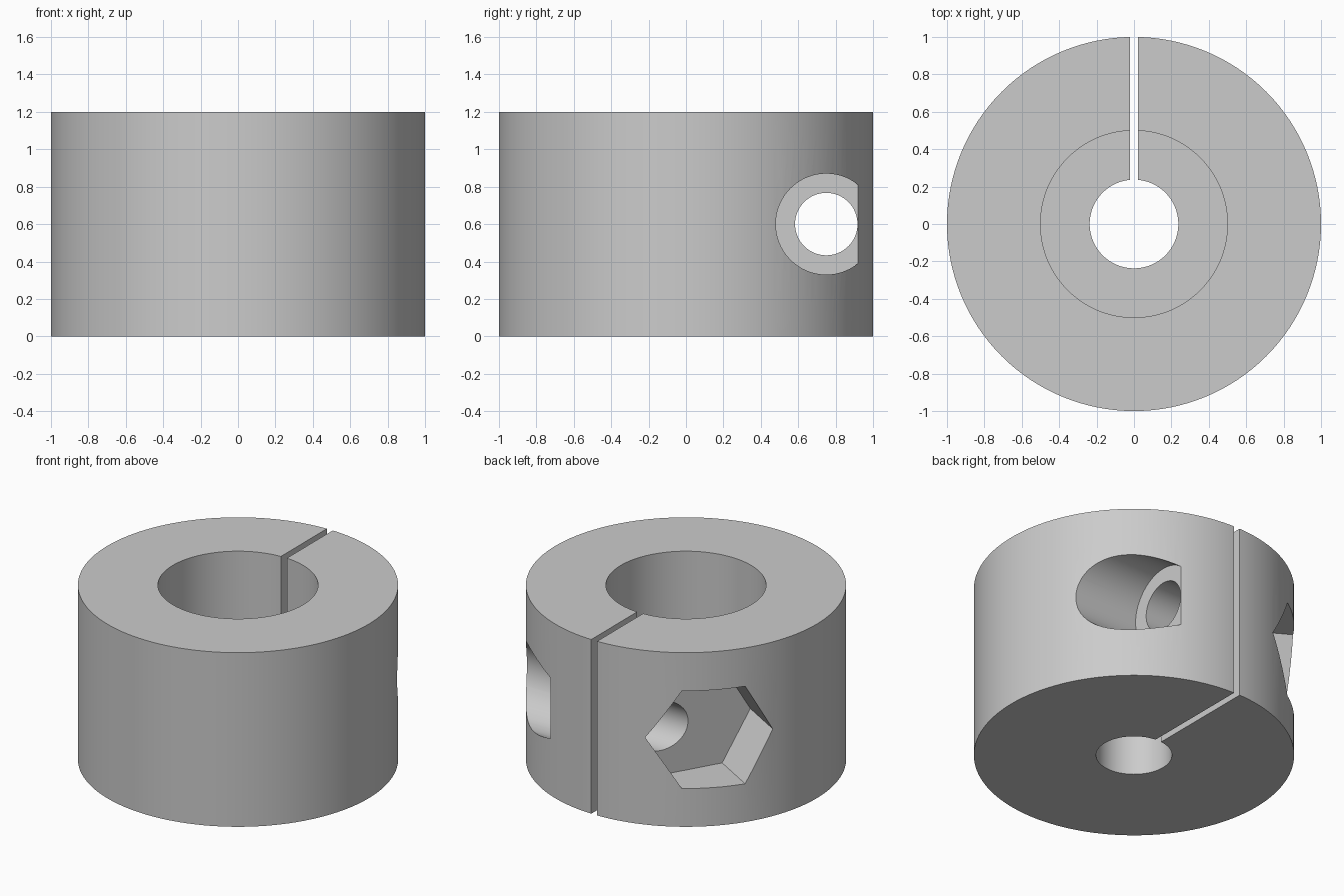
import bpy
from math import pi, radians

if "Cube" in bpy.data.objects:
    bpy.data.objects.remove(bpy.data.objects["Cube"], do_unlink=True)

HEIGHT = 1.2
MID = HEIGHT / 2
SCREW_Y = 0.75      # clamp screw axis runs along x
SEAT_X = 0.39       # depth of the screw head and nut seats

steel = bpy.data.materials.new("plain grey")
steel.use_nodes = True
grey = (0.6, 0.6, 0.6, 1)
steel.diffuse_color = grey
steel.node_tree.nodes["Principled BSDF"].inputs["Base Color"].default_value = grey


def upright(name, radius, z0, z1):
    """Cylinder on the z axis."""
    bpy.ops.mesh.primitive_cylinder_add(vertices=128, radius=radius, depth=z1 - z0,
                                        location=(0, 0, (z0 + z1) / 2))
    bpy.context.object.name = name
    return bpy.context.object


def crosswise(name, radius, x0, x1, sides=64):
    """Prism along the clamp screw axis, with a corner pointing up."""
    bpy.ops.mesh.primitive_cylinder_add(vertices=sides, radius=radius, depth=x1 - x0,
                                        location=((x0 + x1) / 2, SCREW_Y, MID),
                                        rotation=(0, pi / 2, 0))
    ob = bpy.context.object
    ob.name = name
    # turn the section so that a corner, not a flat, lies on the z axis
    top = max(v.z for v in (ob.matrix_basis.to_3x3() @ p.co for p in ob.data.vertices))
    if top < radius * 0.99:
        ob.rotation_euler = (pi / sides, pi / 2, 0)
    return ob


# Collar body
collar = upright("clamp_collar", 1.0, 0, HEIGHT)
collar.data.materials.append(steel)

# Stepped centre bore
cutters = [
    upright("small_bore_cutter", 0.237, -0.1, HEIGHT + 0.1),
    upright("large_bore_cutter", 0.5, MID, HEIGHT + 0.1),
]

# Clamping slit at the back
bpy.ops.mesh.primitive_cube_add(size=1, location=(0, MID, MID))
slit = bpy.context.object
slit.name = "slit_cutter"
slit.scale = (0.045, HEIGHT, HEIGHT + 0.2)
cutters.append(slit)

# Screw hole, round head seat and hexagonal nut seat
cutters += [
    crosswise("screw_hole_cutter", 0.167, -1.1, 1.1),
    crosswise("head_seat_cutter", 0.27, SEAT_X, 1.2),
    crosswise("nut_seat_cutter", 0.388, -1.2, -SEAT_X, sides=6),
]

# Cut the body, then drop the cutters
bpy.ops.object.select_all(action="DESELECT")
collar.select_set(True)
bpy.context.view_layer.objects.active = collar
for cutter in cutters:
    cutter.hide_render = True
    cut = collar.modifiers.new(cutter.name, "BOOLEAN")
    cut.operation = "DIFFERENCE"
    cut.solver = "EXACT"
    cut.object = cutter
    bpy.ops.object.modifier_apply(modifier=cut.name)
for cutter in cutters:
    bpy.data.objects.remove(cutter, do_unlink=True)

# One colour, smooth round walls with crisp edges
collar.data.materials.clear()
collar.data.materials.append(steel)
for face in collar.data.polygons:
    face.material_index = 0
bpy.ops.object.shade_smooth_by_angle(angle=radians(30))
